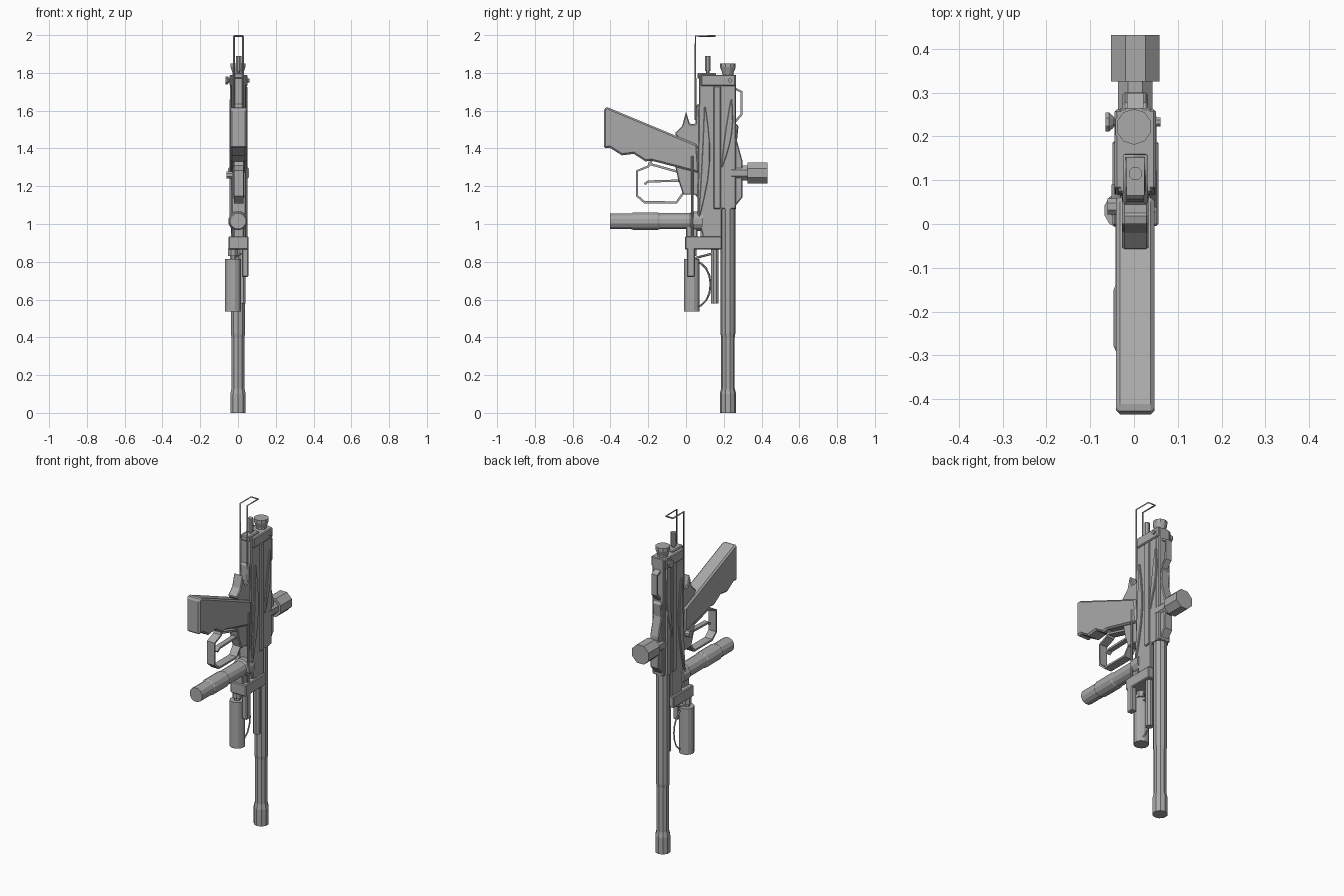
import bpy, bmesh, math
from mathutils import Vector, Matrix

cube = bpy.data.objects.get("Cube")
if cube:
    bpy.data.objects.remove(cube, do_unlink=True)

grey = bpy.data.materials.new("plain grey")
grey.use_nodes = True
grey.diffuse_color = (.4, .4, .4, 1)
grey.node_tree.nodes["Principled BSDF"].inputs["Base Color"].default_value = grey.diffuse_color

AXES = {"X": Vector((1, 0, 0)), "Y": Vector((0, 1, 0)), "Z": Vector((0, 0, 1))}
MIDDLE = .003
BORE = .222


def add_object(name, mesh):
    mesh.materials.clear()
    mesh.materials.append(grey)
    part = bpy.data.objects.new(name, mesh)
    bpy.context.collection.objects.link(part)
    return part


def finish(name, bm):
    bmesh.ops.recalc_face_normals(bm, faces=bm.faces)
    mesh = bpy.data.meshes.new(name)
    bm.to_mesh(mesh)
    bm.free()
    return add_object(name, mesh)


def plate(name, outline, width, bevel=.005, centre=MIDDLE):
    """Side outline of (y, z) points, given a width across x."""
    bm = bmesh.new()
    face = bm.faces.new([bm.verts.new((centre - width / 2, y, z)) for y, z in outline])
    extruded = bmesh.ops.extrude_face_region(bm, geom=[face])["geom"]
    verts = [item for item in extruded if isinstance(item, bmesh.types.BMVert)]
    bmesh.ops.translate(bm, verts=verts, vec=AXES["X"] * width)
    part = finish(name, bm)
    modifier = part.modifiers.new("chamfer", "BEVEL")
    modifier.width = bevel
    modifier.segments = 1
    modifier.limit_method = "ANGLE"
    modifier.angle_limit = math.radians(50)
    return part


def box(name, front, back, bottom, top, width, centre=MIDDLE):
    outline = [(front, bottom), (back, bottom), (back, top), (front, top)]
    return plate(name, outline, width, centre=centre)


def ribbon(name, path, width, thickness=.012):
    """Flat strip bent along a side path of (y, z) points."""
    bm = bmesh.new()
    pairs = [[bm.verts.new((MIDDLE + side * width / 2, y, z)) for side in (-1, 1)]
             for y, z in path]
    for (a, b), (c, d) in zip(pairs, pairs[1:]):
        bm.faces.new((a, b, d, c))
    part = finish(name, bm)
    modifier = part.modifiers.new("thickness", "SOLIDIFY")
    modifier.thickness = thickness
    modifier.offset = 0
    return part


def turned(name, axis, origin, *profile, sides=8):
    """Faceted turned part; profile holds (distance along axis, radius)."""
    bm = bmesh.new()
    angles = [math.tau * (i + .5) / sides for i in range(sides)]
    rings = [[bm.verts.new((r * math.cos(a), r * math.sin(a), t)) for a in angles]
             for t, r in profile]
    for low, high in zip(rings, rings[1:]):
        for i in range(sides):
            j = (i + 1) % sides
            bm.faces.new((low[i], low[j], high[j], high[i]))
    bm.faces.new(rings[0])
    bm.faces.new(rings[-1])
    turn = AXES[axis].to_track_quat("Z", "Y").to_matrix().to_4x4()
    bm.transform(Matrix.Translation(origin) @ turn)
    return finish(name, bm)


def rod(name, axis, origin, start, end, radius, sides=8):
    return turned(name, axis, origin, (start, radius), (end, radius), sides=sides)


def wire(name, path, radius):
    """Thin round wire through (x, y, z) points."""
    curve = bpy.data.curves.new(name, "CURVE")
    curve.dimensions = "3D"
    curve.bevel_depth = radius
    curve.bevel_resolution = 0
    curve.use_fill_caps = True
    line = curve.splines.new("POLY")
    line.points.add(len(path) - 1)
    for point, place in zip(line.points, path):
        point.co = (*place, 1)
    guide = bpy.data.objects.new("guide", curve)
    mesh = bpy.data.meshes.new_from_object(guide)
    bpy.data.objects.remove(guide)
    return add_object(name, mesh)


def rib(name, side, y, bottom, top, lean, bow, width):
    """Leaf-shaped raised rib that sweeps up one side of the receiver."""
    steps = [i / 6 for i in range(7)]
    spine = [(y + lean * t + bow * math.sin(math.pi * t), bottom + (top - bottom) * t)
             for t in steps]
    swell = [width * (.2 + math.sin(math.pi * t)) / 2 for t in steps]
    front = [(p - s, z) for (p, z), s in zip(spine, swell)]
    back = [(p + s, z) for (p, z), s in zip(spine, swell)]
    return plate(name, front + back[::-1], .02, .003, MIDDLE + side * .038)


# Barrel with flared muzzle
bore = Vector((0, BORE, 0))
turned("barrel", "Z", bore, (0, .043), (.1, .043), (.13, .036), (.4, .036),
       (.42, .039), (1.1, .039), sides=10)

# Receiver: slab core with two long tubes
lower = Vector((MIDDLE, .115, 0))
plate("receiver_core", [(.09, .93), (.19, .93), (.19, 1.08), (.265, 1.08), (.265, 1.79),
                        (.07, 1.79), (.06, 1.05)], .076)
rod("upper_tube", "Z", bore, 1.08, 1.79, .046)
rod("lower_tube", "Z", lower, .93, 1.76, .042)
box("rear_plate", .08, .262, 1.73, 1.79, .094)

# Rails, sweeping ribs and screws on both sides
screw_line = Vector((MIDDLE, .233, 1.76))
for side, label in ((-1, "right"), (1, "left")):
    box(label + "_rail", .145, .185, 1.08, 1.73, .016, MIDDLE + side * .038)
    rib(label + "_front_rib", side, .07, 1.04, 1.62, .03, .02, .035)
    rib(label + "_rear_rib", side, .19, 1.3, 1.66, .05, .01, .03)
    rod(label + "_screw", "X", screw_line, side * .03, side * .057, .011)
turned("side_knob", "X", screw_line, (-.068, .024), (-.06, .024), (-.05, .014))
rod("selector_button", "X", Vector((0, .04, 1.26)), -.06, -.03, .02)

# Spine and strap on the feed side
plate("spine", [(.25, 1.08), (.298, 1.14), (.3, 1.33), (.27, 1.44), (.278, 1.52), (.25, 1.54)], .058)
ribbon("rear_strap", [(.25, 1.53), (.294, 1.58), (.294, 1.7), (.25, 1.72)], .038)

# Feed neck
feed = Vector((MIDDLE, 0, 1.27))
rod("feed_neck", "Y", feed, BORE, .33, .043)
rod("feed_collar", "Y", feed, .325, .432, .06)

# Rear cap and cocking pin
turned("rear_cap", "Z", bore, (1.78, .03), (1.8, .03), (1.83, .041), (1.85, .041), sides=10)
box("pin_base", .06, .16, 1.77, 1.8, .055)
rod("cocking_pin_stem", "Z", lower, 1.78, 1.82, .009)
rod("cocking_pin", "Z", lower, 1.81, 1.89, .016)

# Wire stock folded over the rear
stock = [(.05, 1.55), (.05, 1.995), (.155, 1.995)]
left_leg = [(MIDDLE + .024, *point) for point in stock]
right_leg = [(MIDDLE - .024, *point) for point in stock]
wire("wire_stock", left_leg + right_leg[::-1], .005)

# Pistol grip; the finger grooves fade out along the front strap
toe, heel = Vector((-.435, 1.4)), Vector((.07, 1.27))
front_strap = []
for i in range(17):
    point = toe.lerp(heel, i / 16)
    if 0 < i < 9:
        point.y += .012 * math.sin(math.pi * i / 2)
    front_strap.append(point)
plate("pistol_grip", front_strap + [(.06, 1.42), (-.42, 1.62), (-.435, 1.61)], .088, .012)
plate("grip_tang", [(-.06, 1.48), (-.02, 1.52), (0, 1.595), (.02, 1.53), (.05, 1.53),
                    (.055, 1.63), (.085, 1.64), (.085, 1.4), (0, 1.4)], .06)
plate("trigger_frame", [(-.06, 1.32), (.08, 1.27), (.08, 1.1), (.05, 1.155), (-.015, 1.155),
                        (-.04, 1.23)], .06)

# Trigger guard and trigger
ribbon("trigger_guard", [(-.18, 1.34), (-.2, 1.305), (-.26, 1.28), (-.26, 1.15), (-.22, 1.115),
                         (-.05, 1.115), (-.01, 1.17)], .05)
ribbon("guard_bridge", [(-.2, 1.32), (-.02, 1.27)], .05)
ribbon("trigger", [(-.22, 1.21), (-.2, 1.225), (-.02, 1.23)], .03)

# Front handle
turned("front_handle", "Y", Vector((0, 0, 1.015)), (-.402, .043), (-.29, .043), (-.28, .048),
       (-.15, .048), (-.14, .044), (.02, .044), (.03, .053), (.09, .053), sides=12)
rod("side_rod", "Z", Vector((.045, .033, 0)), .93, 1.36, .007)

# Mounting block and the parts below it
box("mount_block", -.005, .19, .865, .935, .105)
box("mount_post", 0, .06, .92, 1, .055)
box("light_bracket", .005, .047, .72, .88, .035, centre=.038)
canister = Vector((-.026, .031, 0))
rod("canister", "Z", canister, .537, .815, .043, sides=12)
rod("canister_neck", "Z", canister, .8, .84, .018)
rod("canister_cap", "Z", canister, .83, .87, .028)
rod("guide_rod", "Z", Vector((.02, .153, 0)), .578, .87, .022)

# Hoses
wire("short_hose", [(-.02, .05, .82), (.02, .145, .845)], .006)
bends = [math.pi * i / 8 for i in range(9)]
wire("long_hose", [(-.01, .05 + .08 * math.sin(a), .68 + .12 * math.cos(a)) for a in bends], .005)
